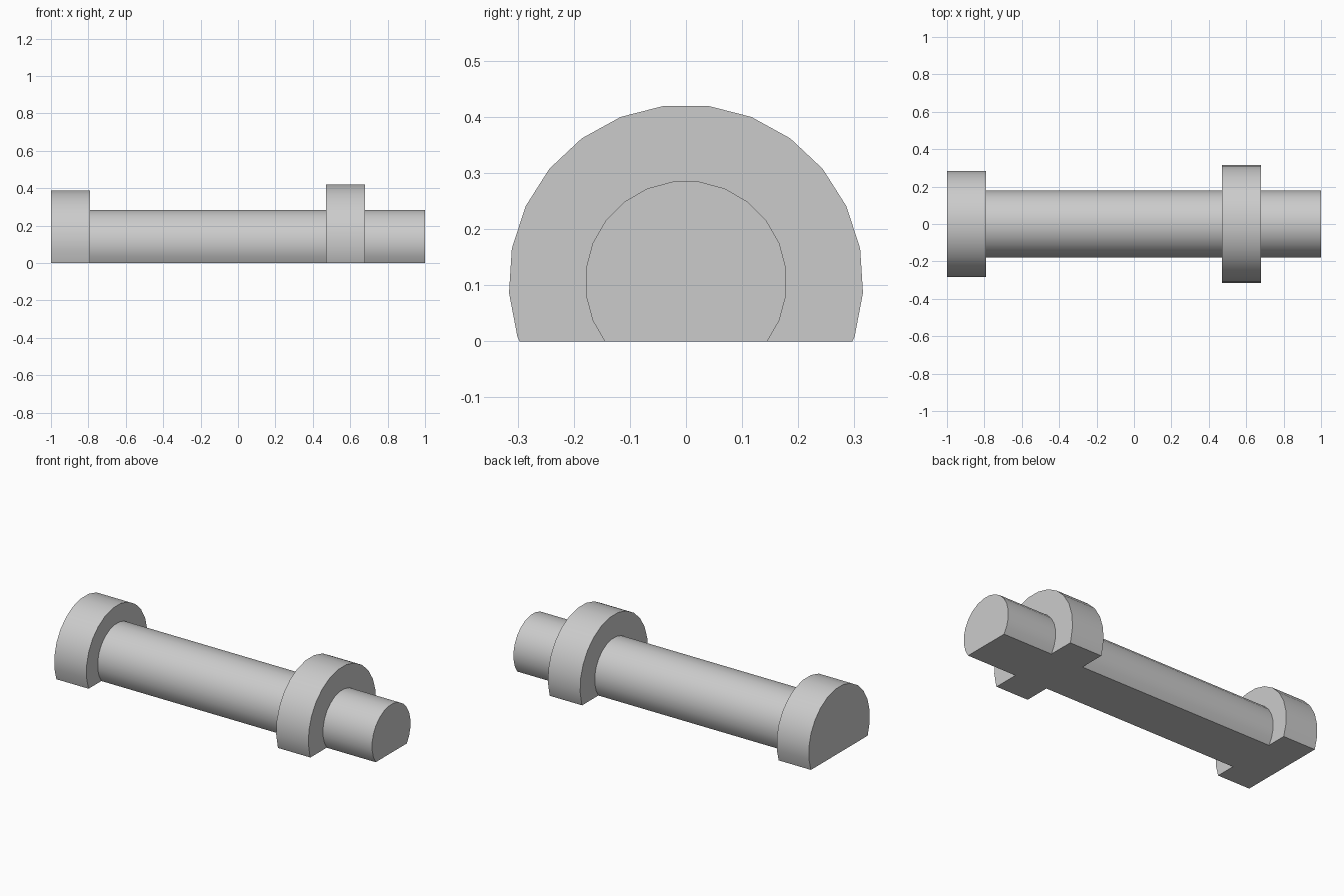
import bpy, bmesh, math
from mathutils import Matrix, Vector

default = bpy.data.objects.get("Cube")
if default:
    bpy.data.objects.remove(default, do_unlink=True)

AXIS_Z = 0.106  # height of the shared axis above the flat base

grey = bpy.data.materials.new("plain grey")
grey.use_nodes = True
colour = (0.6, 0.6, 0.6, 1)
grey.diffuse_color = colour
grey.node_tree.nodes["Principled BSDF"].inputs["Base Color"].default_value = colour


def flat_cylinder(name, x0, x1, radius, sides):
    """Cylinder along x, one facet facing up, sliced flat at the ground."""
    bm = bmesh.new()
    bmesh.ops.create_cone(bm, cap_ends=True, segments=sides, radius1=radius,
                          radius2=radius, depth=x1 - x0)
    # lay the cylinder on its side, then roll a facet to the top
    bm.transform(Matrix.Rotation(math.pi / 2, 4, 'Y'))
    top = max(bm.verts, key=lambda v: v.co.z).co
    angle = math.atan2(top.y, top.z)
    bm.transform(Matrix.Rotation(angle + math.pi / sides, 4, 'X'))
    bm.transform(Matrix.Translation(((x0 + x1) / 2, 0, AXIS_Z)))
    # slice off everything below the ground and close the base
    cut = bmesh.ops.bisect_plane(
        bm, geom=bm.verts[:] + bm.edges[:] + bm.faces[:], dist=1e-5,
        plane_co=Vector(), plane_no=(0, 0, 1), clear_inner=True)
    rim = [e for e in cut["geom_cut"] if isinstance(e, bmesh.types.BMEdge)]
    bmesh.ops.contextual_create(bm, geom=rim)
    bmesh.ops.recalc_face_normals(bm, faces=bm.faces[:])
    mesh = bpy.data.meshes.new(name)
    bm.to_mesh(mesh)
    bm.free()
    mesh.materials.append(grey)
    obj = bpy.data.objects.new(name, mesh)
    bpy.context.collection.objects.link(obj)
    bpy.ops.object.select_all(action='DESELECT')
    obj.select_set(True)
    bpy.context.view_layer.objects.active = obj
    bpy.ops.object.shade_smooth_by_angle(angle=math.radians(30))


# head, shaft, collar and protruding tip, end to end
flat_cylinder("head", -1.0, -0.79, 0.285, 24)
flat_cylinder("shaft", -0.79, 0.47, 0.18, 24)
flat_cylinder("collar", 0.47, 0.68, 0.316, 25)
flat_cylinder("shaft_tip", 0.68, 1.0, 0.18, 24)
